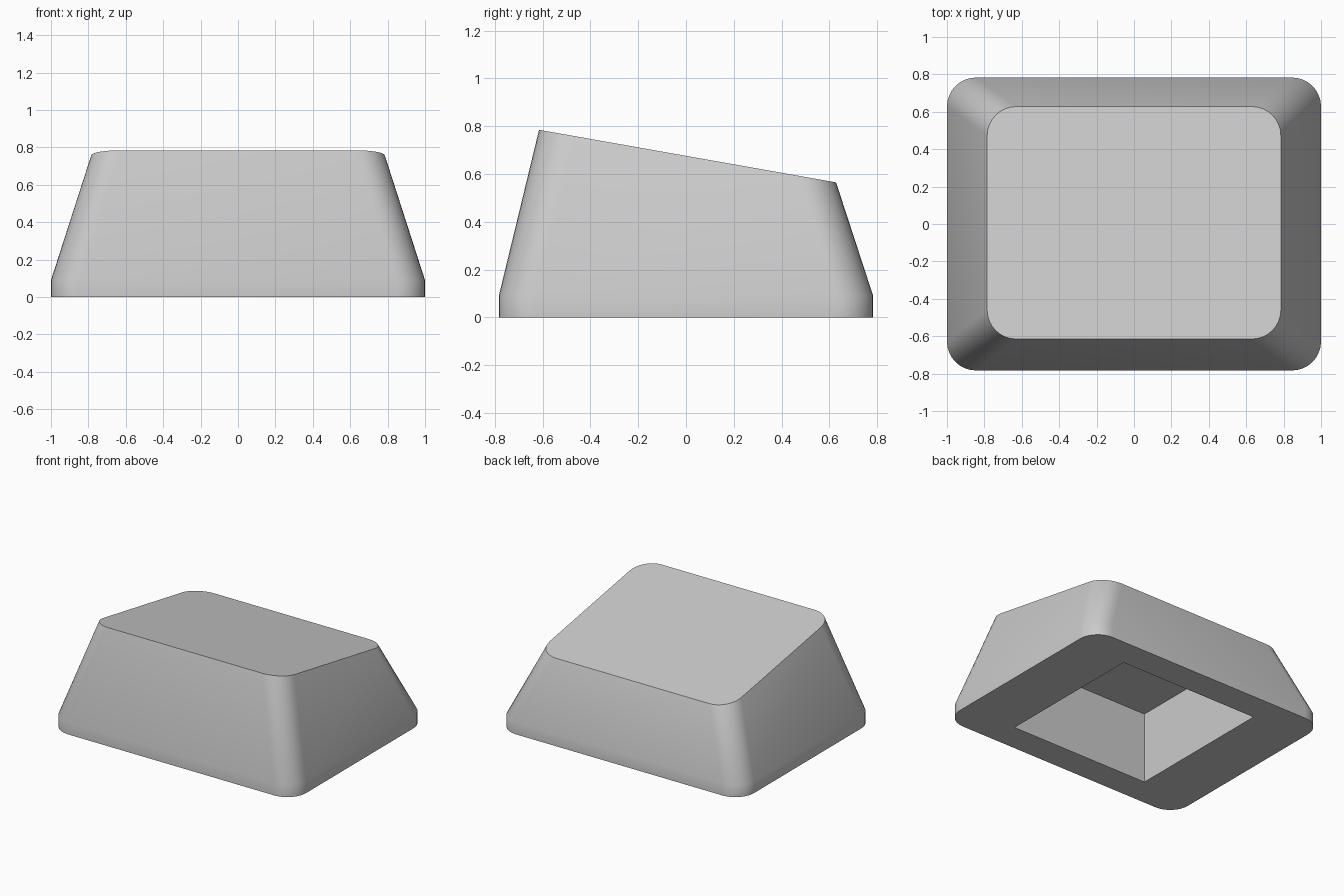
import bpy
import bmesh
from math import cos, sin, pi, radians

cube = bpy.data.objects.get("Cube")
if cube:
    bpy.data.objects.remove(cube, do_unlink=True)

# Single plain grey plastic
grey = bpy.data.materials.new("light_grey")
grey.use_nodes = True
GREY = (0.6, 0.6, 0.6, 1)
grey.diffuse_color = GREY
grey.node_tree.nodes["Principled BSDF"].inputs["Base Color"].default_value = GREY

RADIUS, STEPS = 0.155, 8


def top_height(y):
    """Sloping top plane, tall at the front and low at the back."""
    return 0.565 + (0.625 - y) * 0.177


def rounded_ring(bm, half_x, y_front, y_back, height):
    """Rounded rectangle of vertices; height is a function of y."""
    ring = []
    centres = [(1, y_back - RADIUS), (-1, y_back - RADIUS),
               (-1, y_front + RADIUS), (1, y_front + RADIUS)]
    for quarter, (side, cy) in enumerate(centres):
        for i in range(STEPS + 1):
            a = (quarter + i / STEPS) * pi / 2
            x = side * (half_x - RADIUS) + RADIUS * cos(a)
            y = cy + RADIUS * sin(a)
            ring.append(bm.verts.new((x, y, height(y))))
    return ring


def square_ring(bm, half, z):
    corners = [(1, 1), (-1, 1), (-1, -1), (1, -1)]
    return [bm.verts.new((half * x, half * y, z)) for x, y in corners]


def bridge(bm, low, high):
    n = len(low)
    for i in range(n):
        j = (i + 1) % n
        bm.faces.new((low[i], low[j], high[j], high[i]))


bm = bmesh.new()

# Outer shell: short upright skirt, tapered walls, sloping top
base = rounded_ring(bm, 1.0, -0.783, 0.783, lambda y: 0)
skirt = rounded_ring(bm, 1.0, -0.783, 0.783, lambda y: 0.09)
rim = rounded_ring(bm, 0.785, -0.615, 0.628, top_height)
bridge(bm, base, skirt)
bridge(bm, skirt, rim)
bm.faces.new(rim)

# Square hollow underneath with a level ceiling
mouth = square_ring(bm, 0.57, 0)
ceiling = square_ring(bm, 0.57, 0.527)
bridge(bm, mouth, ceiling)
bm.faces.new(ceiling)

# Flat underside around the hollow
borders = [e for e in bm.edges if e.is_boundary]
bmesh.ops.triangle_fill(bm, edges=borders, use_beauty=True, normal=(0, 0, -1))
bmesh.ops.recalc_face_normals(bm, faces=bm.faces)

mesh = bpy.data.meshes.new("key_cap")
bm.to_mesh(mesh)
bm.free()
mesh.materials.append(grey)
cap = bpy.data.objects.new("key_cap", mesh)
bpy.context.collection.objects.link(cap)

# Smooth corners, crisp top and bottom edges
bpy.ops.object.select_all(action="DESELECT")
cap.select_set(True)
bpy.context.view_layer.objects.active = cap
bpy.ops.object.shade_smooth_by_angle(angle=radians(30))
